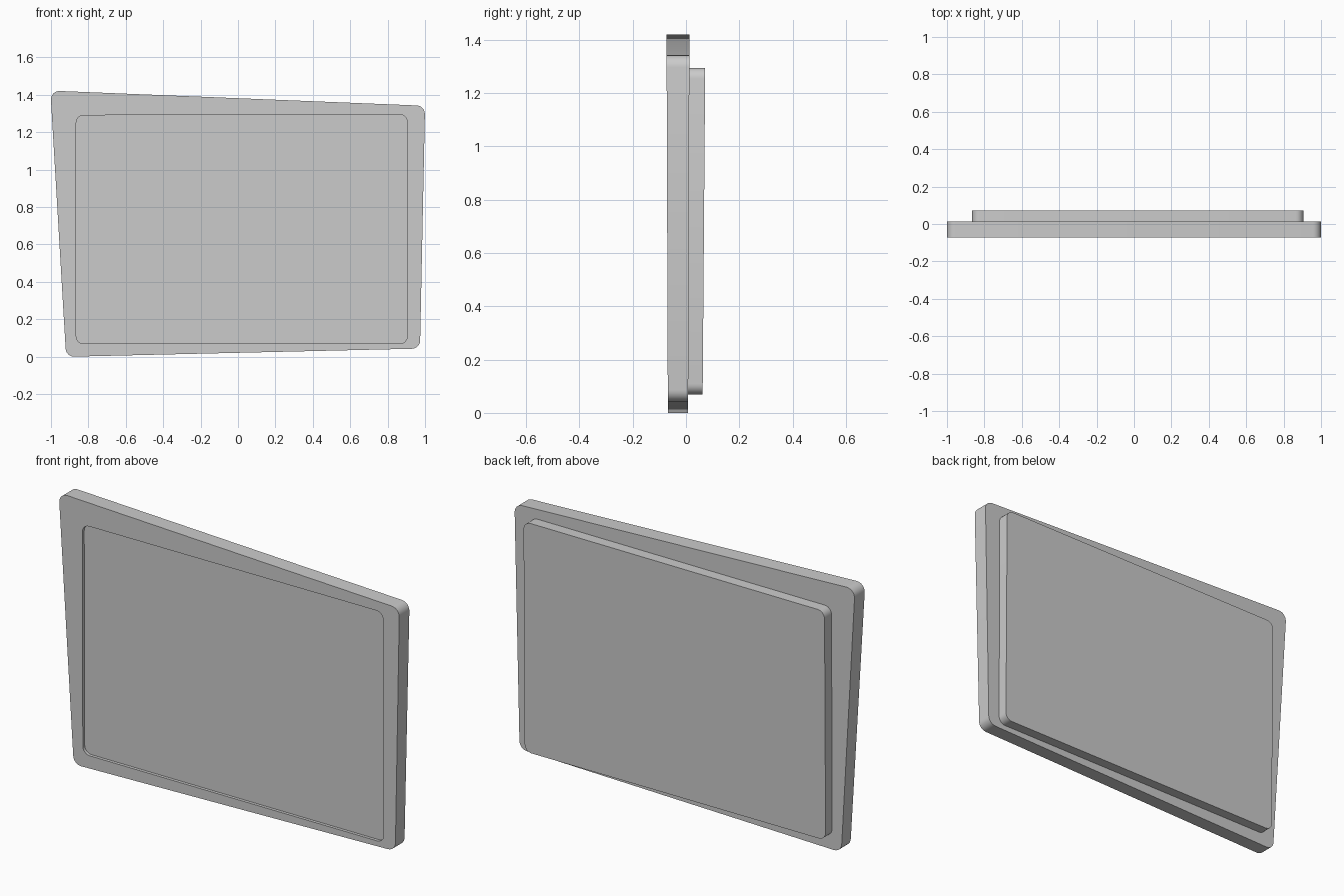
import bpy, bmesh, math
from mathutils import Vector

if "Cube" in bpy.data.objects:
    bpy.data.objects.remove(bpy.data.objects["Cube"])

HEIGHT = 1.42


def rounded_quad(corners, radius, segments=6):
    """Outline of a four-sided shape (x, z) with filleted corners."""
    pts = []
    for i, c in enumerate(corners):
        p = Vector(c)
        a = (Vector(corners[i - 1]) - p).normalized()
        b = (Vector(corners[(i + 1) % 4]) - p).normalized()
        half = a.angle(b) / 2
        centre = p + (a + b).normalized() * radius / math.sin(half)
        start = p + a * radius / math.tan(half) - centre
        end = p + b * radius / math.tan(half) - centre
        sweep = start.angle(end)
        for k in range(segments + 1):
            t = k / segments
            offset = (start * math.sin((1 - t) * sweep) + end * math.sin(t * sweep)) / math.sin(sweep)
            pts.append(centre + offset)
    return pts


def loft(name, sections, closed_ring):
    """Join outlines; each has a depth at the bottom and at the top."""
    bm = bmesh.new()
    loops = [[bm.verts.new((p.x, y0 + (y1 - y0) * p.y / HEIGHT, p.y)) for p in outline]
             for outline, y0, y1 in sections]
    pairs = list(zip(loops, loops[1:]))
    if closed_ring:
        pairs.append((loops[-1], loops[0]))
    else:
        bm.faces.new(loops[0])
        bm.faces.new(loops[-1])
    for a, b in pairs:
        n = len(a)
        for i in range(n):
            j = (i + 1) % n
            bm.faces.new((a[i], a[j], b[j], b[i]))
    bmesh.ops.recalc_face_normals(bm, faces=bm.faces)
    mesh = bpy.data.meshes.new(name)
    bm.to_mesh(mesh)
    bm.free()
    obj = bpy.data.objects.new(name, mesh)
    bpy.context.collection.objects.link(obj)
    bpy.ops.object.select_all(action='DESELECT')
    obj.select_set(True)
    bpy.context.view_layer.objects.active = obj
    bpy.ops.object.shade_smooth_by_angle(angle=math.radians(30))
    return obj


outer = rounded_quad([(-0.919, -0.001), (0.973, 0.043), (1.0, 1.341), (-1.003, 1.422)], 0.045)
inner = rounded_quad([(-0.865, 0.069), (0.905, 0.069), (0.905, 1.295), (-0.865, 1.29)], 0.04)

# Skewed surround
loft("frame", [(outer, -0.068, -0.073), (outer, 0.008, 0.013),
               (inner, 0.008, 0.013), (inner, -0.068, -0.073)], True)

# Panel, slightly recessed in front and standing out behind
loft("screen_panel", [(inner, -0.052, -0.057), (inner, 0.062, 0.073)], False)
